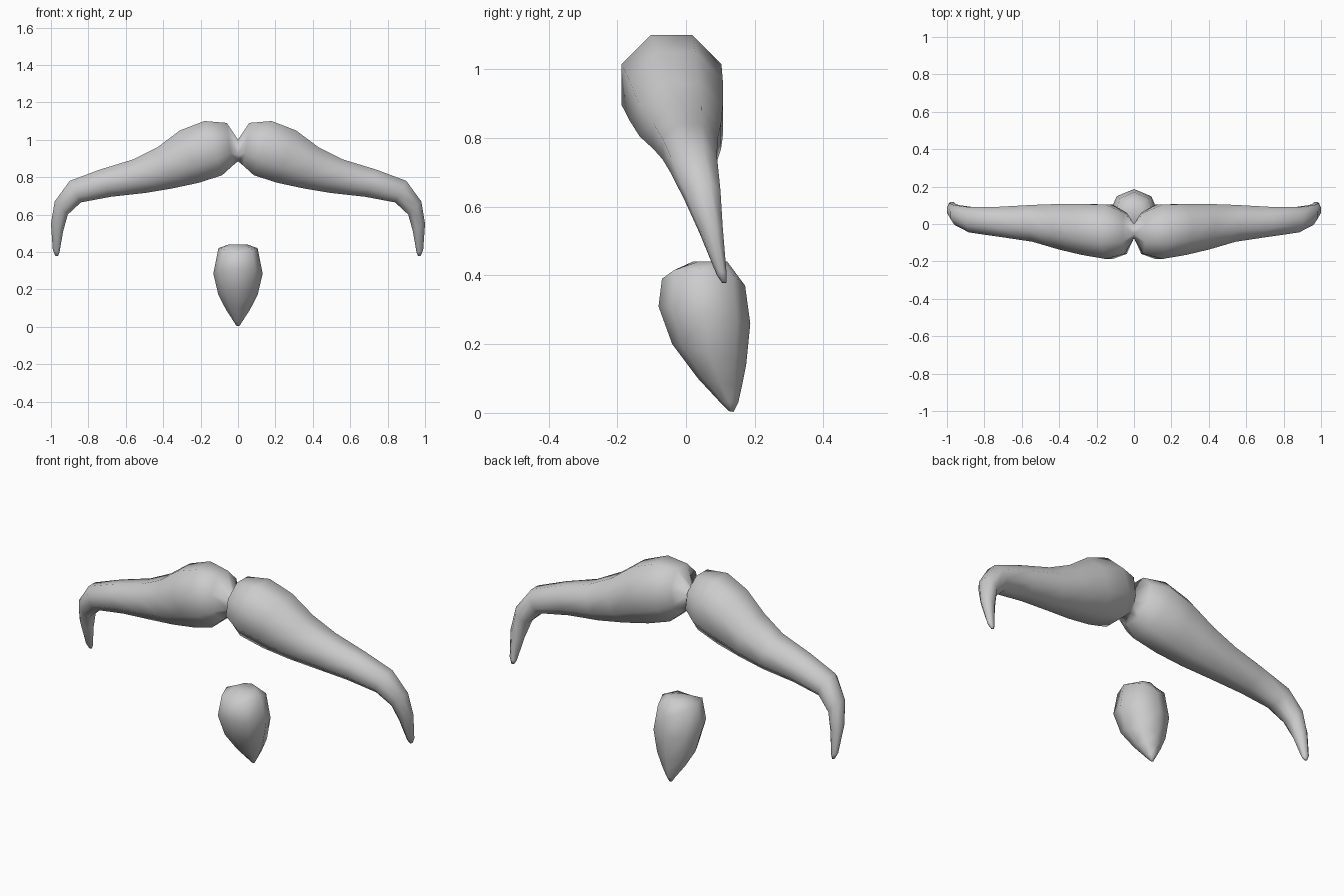
import bpy, bmesh
from math import cos, sin, pi
from mathutils import Vector

if "Cube" in bpy.data.objects:
    bpy.data.objects.remove(bpy.data.objects["Cube"])


def loft(name, rings, phase, cap_first=True, sides=8):
    """Skin octagonal rings; each ring is (centre, half axis A, half axis B)."""
    bm = bmesh.new()
    loops = []
    k = 1 / cos(phase)
    for c, a, b in rings:
        loops.append([bm.verts.new(c + a * cos(phase + 2 * pi * i / sides) * k
                                   + b * sin(phase + 2 * pi * i / sides) * k)
                      for i in range(sides)])
    for p, q in zip(loops, loops[1:]):
        for i in range(sides):
            j = (i + 1) % sides
            bm.faces.new((p[i], p[j], q[j], q[i]))
    if cap_first:
        bm.faces.new(loops[0])
    bm.faces.new(loops[-1])
    bmesh.ops.recalc_face_normals(bm, faces=bm.faces)
    me = bpy.data.meshes.new(name)
    bm.to_mesh(me)
    bm.free()
    for p in me.polygons:
        p.use_smooth = True
    ob = bpy.data.objects.new(name, me)
    bpy.context.collection.objects.link(ob)
    return ob


# Moustache half: top x, top z, bottom x, bottom z, front y, back y
sections = [
    (0.00, 1.00, 0.00, 0.885, -0.075, 0.00),
    (0.06, 1.09, 0.03, 0.86, -0.16, 0.06),
    (0.18, 1.10, 0.085, 0.81, -0.187, 0.103),
    (0.31, 1.05, 0.21, 0.77, -0.165, 0.107),
    (0.43, 0.96, 0.35, 0.74, -0.135, 0.107),
    (0.56, 0.895, 0.50, 0.715, -0.095, 0.102),
    (0.74, 0.84, 0.68, 0.695, -0.068, 0.092),
    (0.90, 0.78, 0.84, 0.665, -0.045, 0.09),
    (0.98, 0.67, 0.91, 0.60, -0.005, 0.10),
    (1.00, 0.55, 0.935, 0.51, 0.04, 0.107),
    (0.99, 0.41, 0.955, 0.395, 0.09, 0.118),
    (0.977, 0.38, 0.963, 0.378, 0.105, 0.118),
]
rings = []
for tx, tz, bx, bz, yf, yb in sections:
    ym = (yf + yb) / 2
    rings.append((Vector(((tx + bx) / 2, ym, (tz + bz) / 2)),
                  Vector(((tx - bx) / 2, 0, (tz - bz) / 2)),
                  Vector((0, (yb - yf) / 2, 0))))
moustache = loft("moustache", rings, pi / 8, cap_first=False)
mod = moustache.modifiers.new("mirror", 'MIRROR')
mod.use_axis[0] = True
mod.merge_threshold = 0.001

# Chin tuft: front y, front z, back y, back z, half width
sections = [
    (0.02, 0.44, 0.12, 0.44, 0.05),
    (-0.07, 0.39, 0.172, 0.37, 0.105),
    (-0.08, 0.31, 0.187, 0.26, 0.132),
    (-0.04, 0.20, 0.175, 0.14, 0.105),
    (0.035, 0.10, 0.162, 0.075, 0.062),
    (0.10, 0.03, 0.152, 0.03, 0.024),
    (0.125, 0.005, 0.138, 0.003, 0.008),
]
rings = [(Vector((0, (yf + yb) / 2, (zf + zb) / 2)),
          Vector((0, (yb - yf) / 2, (zb - zf) / 2)),
          Vector((w, 0, 0)))
         for yf, zf, yb, zb, w in sections]
tuft = loft("chin_tuft", rings, 0)
# lift the sides of the upper ring so the crown stays flat across
for v in tuft.data.vertices[8:16]:
    v.co.z += 0.04 * abs(v.co.x) / 0.105
